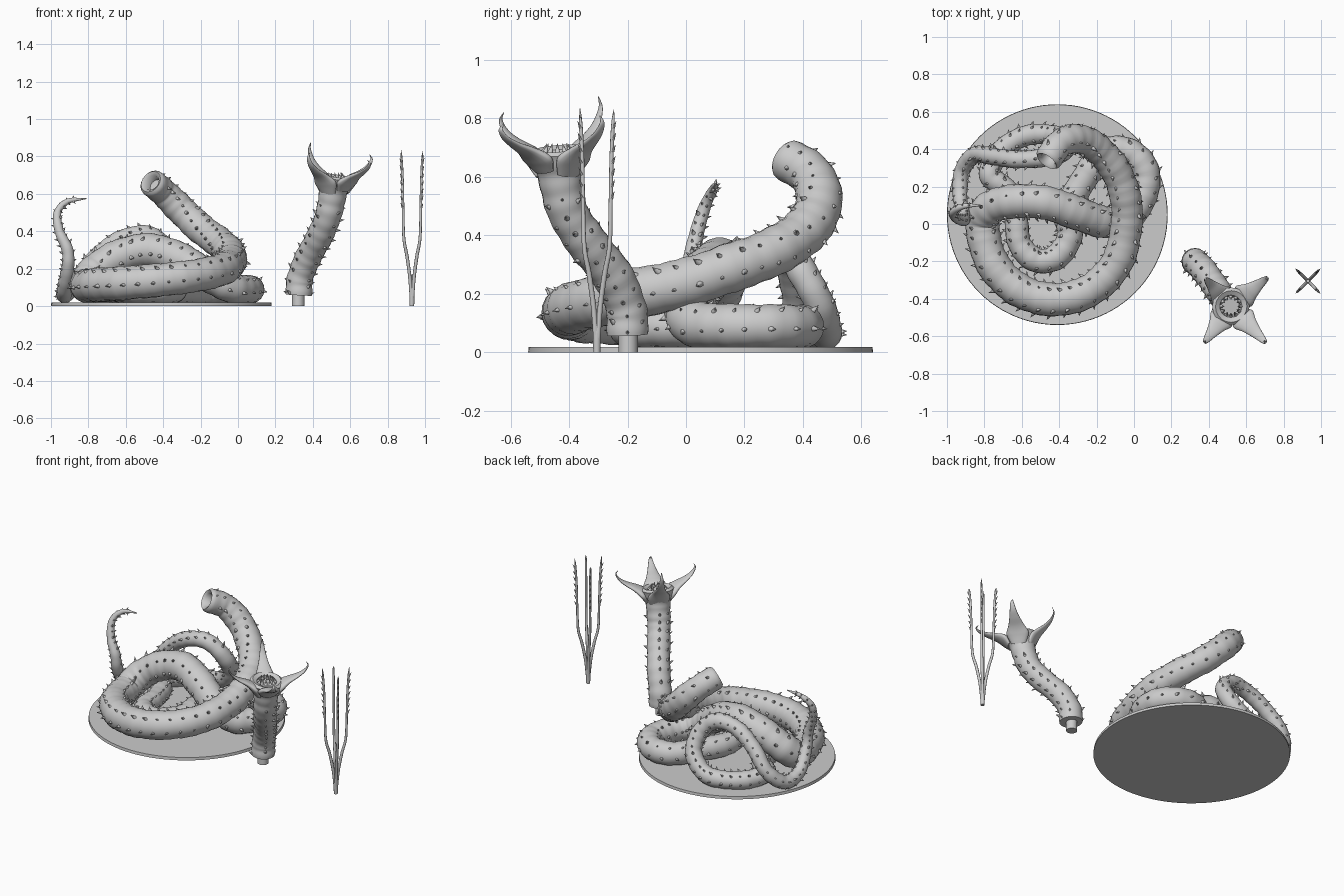
import bpy, bmesh, random
from math import sin, cos, pi, radians
from mathutils import Vector, Matrix

if "Cube" in bpy.data.objects:
    bpy.data.objects.remove(bpy.data.objects["Cube"])

random.seed(4)
UP = Vector((0, 0, 1))


def arc(cx, cy, rx, ry, a0, a1, z0, z1, count, ease=1.0):
    """Points on an elliptical turn of the coil, sinking from z0 to z1"""
    out = []
    for i in range(count):
        t = i / (count - 1)
        a = radians(a0 + (a1 - a0) * t)
        out.append((cx + rx * cos(a), cy + ry * sin(a), z1 + (z0 - z1) * (1 - t) ** ease))
    return out


def taper(keys, i):
    """Radius at control point i, read linearly between keys"""
    for (i0, r0), (i1, r1) in zip(keys, keys[1:]):
        if i <= i1:
            return r0 + (r1 - r0) * (i - i0) / (i1 - i0)


def smooth_path(pts, per):
    """Catmull-Rom through (x, y, z, radius) points"""
    p = [Vector(q) for q in pts]
    p = [p[0] * 2 - p[1]] + p + [p[-1] * 2 - p[-2]]
    out = []
    for i in range(1, len(p) - 2):
        a, b, c, d = p[i - 1:i + 3]
        for k in range(per):
            t = k / per
            out.append(0.5 * (2 * b + (c - a) * t + (2 * a - 5 * b + 4 * c - d) * t * t
                              + (3 * b - a - 3 * c + d) * t ** 3))
    return out + [p[-2]]


def frames(path, ref=UP, pull=0.12):
    """Centre, normal, side, tangent and radius along a path"""
    pos = [q.to_3d() for q in path]
    out, n = [], Vector(ref)
    for i, c in enumerate(pos):
        t = (pos[min(i + 1, len(pos) - 1)] - pos[max(i - 1, 0)]).normalized()
        n = n + Vector(ref) * pull
        n = (n - t * n.dot(t)).normalized()
        out.append((c, n, t.cross(n), t, max(path[i].w, 0.001)))
    return out


def tube(bm, fr, sides=20, flat=1.0, wrinkle=0.0, hole_start=False, hole_end=False):
    """Skin rings over the frames, optionally with a socket at an end"""
    rings, dist = [], 0
    for i, (c, n, b, t, r) in enumerate(fr):
        if i:
            dist += (c - fr[i - 1][0]).length
        rings.append((c, n, b, r * (1 + wrinkle * sin(dist * 95) + wrinkle * sin(dist * 37))))

    def socket(f, s):
        c, n, b, t, r = f
        return [(c + t * s * d, n, b, r * k) for d, k in ((-.012, .85), (0, .6), (.04, .5))]
    if hole_start:
        rings = socket(fr[0], 1)[::-1] + rings
    if hole_end:
        rings += socket(fr[-1], -1)
    vs = [[bm.verts.new(c + n * cos(2 * pi * k / sides) * r * flat + b * sin(2 * pi * k / sides) * r)
           for k in range(sides)] for c, n, b, r in rings]
    for a, b in zip(vs, vs[1:]):
        for k in range(sides):
            j = (k + 1) % sides
            bm.faces.new((a[k], a[j], b[j], b[k]))
    bm.faces.new(vs[0])
    bm.faces.new(vs[-1])


def spike(bm, base, direction, r, h):
    m = Matrix.Translation(base + direction * h * .4) @ UP.rotation_difference(direction).to_matrix().to_4x4()
    bmesh.ops.create_cone(bm, cap_ends=True, segments=7, radius1=r, radius2=r * .05, depth=h, matrix=m)


def spike_rows(bm, fr, angles, gap, lean=0.5):
    """Rows of leaning thorns along a tube"""
    for a in angles:
        last, dist = random.uniform(-gap, 0), 0
        for i in range(1, len(fr) - 4):
            c, n, b, t, r = fr[i]
            dist += (c - fr[i - 1][0]).length
            if dist - last > gap * (.45 + r * 7):
                last = dist
                w = n * cos(radians(a)) + b * sin(radians(a))
                h = (.014 + r * .19) * random.uniform(.7, 1.2)
                spike(bm, c + w * r * .93, (w + t * lean).normalized(), h * .38, h)


def finish(bm, name, angle=50):
    bmesh.ops.recalc_face_normals(bm, faces=bm.faces)
    me = bpy.data.meshes.new(name)
    bm.to_mesh(me)
    bm.free()
    ob = bpy.data.objects.new(name, me)
    bpy.context.collection.objects.link(ob)
    bpy.ops.object.select_all(action='DESELECT')
    ob.select_set(True)
    bpy.context.view_layer.objects.active = ob
    bpy.ops.object.shade_smooth_by_angle(angle=radians(angle))


# round base
bm = bmesh.new()
bmesh.ops.create_cone(bm, cap_ends=True, segments=96, radius1=.59, radius2=.588, depth=.018,
                      matrix=Matrix.Translation((-.41, .05, .009)))
finish(bm, "base_disc", 30)

# coiled body: raised neck, big loop, hump, right loop, inner loop, standing ring, tail
raised = [(-.46, .345, .66), (-.395, .43, .605), (-.3, .455, .51), (-.2, .405, .415),
          (-.1, .29, .34), (-.045, .14, .285)]
hump = [(-.77, .085, .18), (-.65, .12, .26), (-.48, .115, .3), (-.31, .06, .25),
        (-.16, .01, .16), (-.04, .03, .1)]
ring = [(-.68, .18, .08), (-.77, .26, .08), (-.72, .38, .065), (-.6, .465, .065), (-.47, .48, .08),
        (-.37, .45, .18), (-.38, .385, .3), (-.48, .355, .38), (-.62, .345, .36), (-.75, .36, .27),
        (-.85, .37, .15)]
tail = [(-.92, .28, .062), (-.93, .14, .085), (-.91, .04, .2), (-.912, .02, .3),
        (-.955, .035, .4), (-.965, .065, .5), (-.91, .095, .56), (-.81, .1, .575)]
coil = (raised + arc(-.425, -.01, .385, .395, 0, -180, .235, .112, 7, 2.2) + hump
        + arc(-.09, .23, .16, .17, -35, 165, .09, .088, 5)
        + arc(-.485, 0, .15, .2, 25, -190, .088, .08, 6) + ring + tail)
girth = [(0, .072), (2, .08), (10, .09), (16, .09), (19, .076), (25, .069),
         (31, .058), (41, .043), (44, .031), (47, .015), (48, .002)]
bm = bmesh.new()
fr = frames(smooth_path([(*p, taper(girth, i)) for i, p in enumerate(coil)], 9))
tube(bm, fr, wrinkle=.018, hole_start=True)
spike_rows(bm, fr, (40, -40, 95, -95), .055)
finish(bm, "coiled_body")

# separate upper neck with a flared mouth
neck = [(.325, -.2, .06, .07), (.332, -.205, .15, .07), (.375, -.25, .26, .07), (.435, -.335, .37, .07),
        (.478, -.4, .47, .07), (.5, -.425, .56, .072), (.51, -.435, .63, .083), (.518, -.44, .685, .1)]
bm = bmesh.new()
fr = frames(smooth_path(neck, 10), ref=(0, -1, 0), pull=.1)
tube(bm, fr, wrinkle=.018, hole_end=True)
spike_rows(bm, fr[:-16], (45, -45, 135, -135, 90, -90), .06)
finish(bm, "upper_neck")

# joining peg
bm = bmesh.new()
bmesh.ops.create_cone(bm, cap_ends=True, segments=32, radius1=.033, radius2=.033, depth=.08,
                      matrix=Matrix.Translation((.322, -.198, .04)))
finish(bm, "neck_peg", 30)

# four curled mouth petals
mouth = Vector((.518, -.44, .67))
profile = [(.24, -.45, .045), (.36, -.08, .068), (.54, .16, .048), (.76, .36, .03),
           (.93, .57, .019), (1.02, .82, .010), (.97, 1.0, .002)]
for i, tip in enumerate([(.71, -.29, .81), (.70, -.63, .78), (.38, -.63, .82), (.385, -.295, .875)]):
    d = Vector(tip) - mouth
    pts = [(mouth.x + d.x * h, mouth.y + d.y * h, mouth.z + d.z * v, r) for h, v, r in profile]
    bm = bmesh.new()
    fr = frames(smooth_path(pts, 8), ref=Vector((-d.x, -d.y, .2)).normalized(), pull=.3)
    tube(bm, fr, sides=16, flat=.36)
    finish(bm, f"mouth_petal_{i + 1}", 60)

# ring of teeth
bm = bmesh.new()
for k in range(12):
    w = Vector((cos(k * pi / 6), sin(k * pi / 6), 0))
    spike(bm, mouth + w * .05 + UP * .012, (UP - w * .45).normalized(), .011, .04)
finish(bm, "teeth")

# four-pronged barbed tongue
foot = Vector((.93, -.305, 0))
bm = bmesh.new()
stem = [(*(foot + UP * z), r) for z, r in ((0, .012), (.08, .014), (.17, .009))]
tube(bm, frames(smooth_path(stem, 5), ref=(1, 0, 0)), sides=12)
for sx, sy, top in ((1, 1, .83), (-1, 1, .805), (1, -1, .81), (-1, -1, .835)):
    out = Vector((sx, sy, 0))
    pts = [(*(foot + out * o + UP * z), r) for o, z, r in
           ((.003, .04, .009), (.012, .16, .009), (.027, .27, .009), (.043, .36, .008),
            (.047, .5, .007), (.050, .66, .007), (.055, .78, .006), (.058, top, .001))]
    tube(bm, frames(smooth_path(pts, 6), ref=out.normalized()), sides=10)
    for k in range(7):
        z = .53 + k * .04
        o = .0505 + (z - .5) * .025
        spike(bm, foot + out * o + UP * z, (out.normalized() * .6 + UP).normalized(), .006, .028)
finish(bm, "barbed_tongue")
